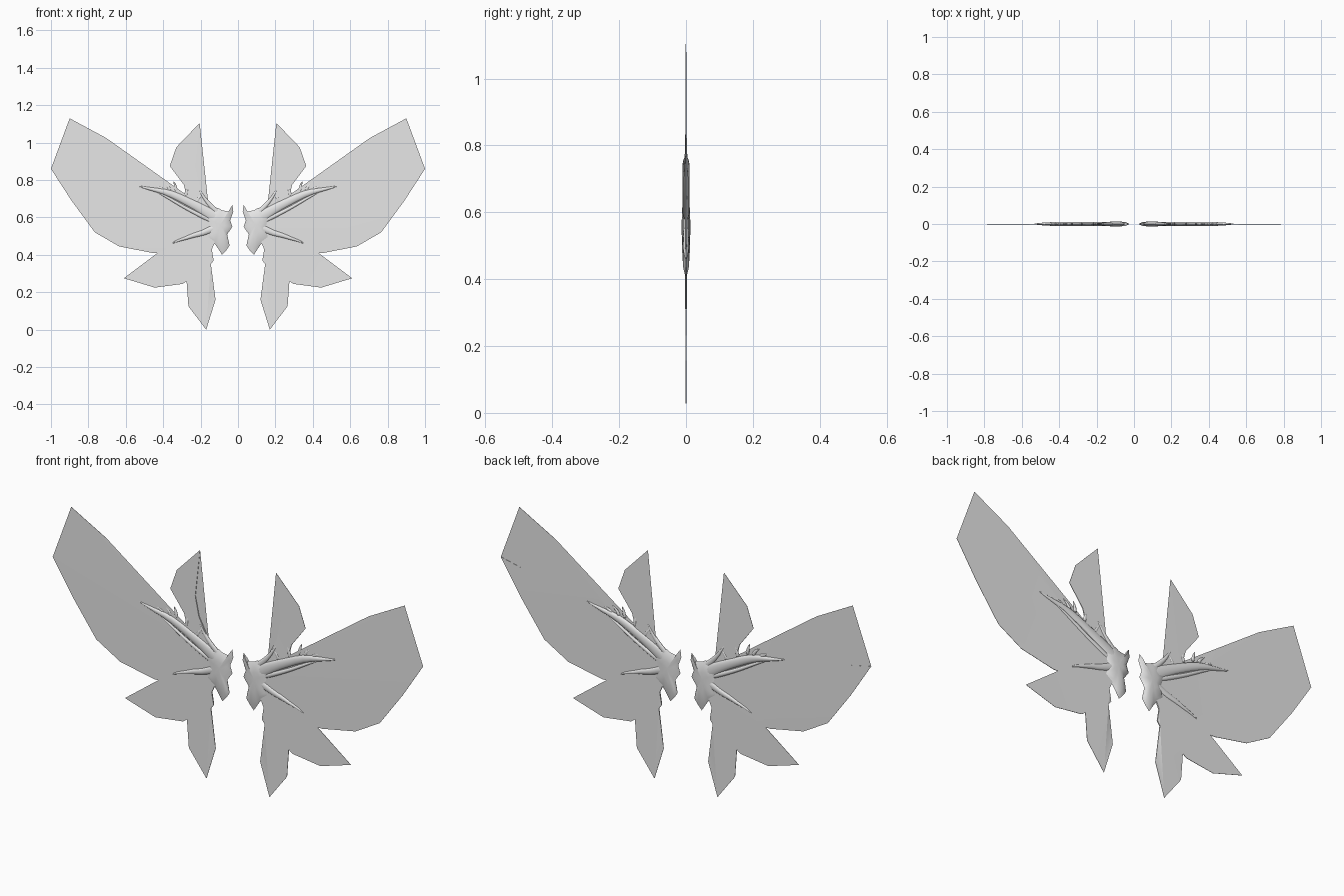
import bpy, bmesh, math
from mathutils import Vector

if "Cube" in bpy.data.objects:
    bpy.data.objects.remove(bpy.data.objects["Cube"])

grey = bpy.data.materials.new("light_grey")
grey.diffuse_color = (0.8, 0.8, 0.8, 1)
grey.use_nodes = True
grey.node_tree.nodes["Principled BSDF"].inputs["Base Color"].default_value = grey.diffuse_color


def finish(name, bm, smooth=40, subdivide=0):
    """Turn a bmesh of the right wing into an object mirrored across x = 0."""
    bmesh.ops.recalc_face_normals(bm, faces=bm.faces)
    me = bpy.data.meshes.new(name)
    bm.to_mesh(me)
    bm.free()
    me.materials.append(grey)
    ob = bpy.data.objects.new(name, me)
    bpy.context.collection.objects.link(ob)
    if subdivide:
        ob.modifiers.new("round", 'SUBSURF').levels = subdivide
        ob.modifiers["round"].render_levels = subdivide
    ob.modifiers.new("both_sides", 'MIRROR').use_mirror_merge = False
    bpy.ops.object.select_all(action='DESELECT')
    ob.select_set(True)
    bpy.context.view_layer.objects.active = ob
    bpy.ops.object.shade_smooth_by_angle(angle=math.radians(smooth))
    return ob


def membrane(name, outline):
    """Thin closed sheet, thickest near the wing root and tapering to the tips."""
    bm = bmesh.new()
    rings = []
    for side in (-1, 1):
        ring = []
        for x, z in outline:
            d = math.hypot(x - 0.12, z - 0.57)
            ring.append(bm.verts.new((x, side * max(0.0006, 0.004 * (1 - d / 0.5)), z)))
        rings.append(ring)
    n = len(outline)
    caps = [bm.faces.new(r) for r in rings]
    for i in range(n):
        j = (i + 1) % n
        bm.faces.new((rings[0][i], rings[0][j], rings[1][j], rings[1][i]))
    bmesh.ops.triangulate(bm, faces=caps)
    finish(name, bm, 30)


def bone(name, path, depth=0.011, sides=8):
    """Tapered limb through (x, z, radius) points, flattened front to back."""
    bm = bmesh.new()
    pts = [Vector((x, 0, z)) for x, z, r in path]
    rings = []
    for i, (x, z, r) in enumerate(path):
        t = (pts[min(i + 1, len(pts) - 1)] - pts[max(i - 1, 0)]).normalized()
        across = Vector((-t.z, 0, t.x))
        ring = []
        for k in range(sides):
            a = 2 * math.pi * k / sides
            ring.append(bm.verts.new(pts[i] + across * r * math.cos(a)
                                     + Vector((0, min(depth, r) * math.sin(a), 0))))
        rings.append(ring)
    for a, b in zip(rings, rings[1:]):
        for k in range(sides):
            j = (k + 1) % sides
            bm.faces.new((a[k], a[j], b[j], b[k]))
    bm.faces.new(rings[0])
    bm.faces.new(rings[-1])
    finish(name, bm, 60, 1)


def domed_plate(name, outline, centre, depth):
    """Knobbly plate: sharp rim at y = 0, bulging towards front and back."""
    bm = bmesh.new()
    rim = [bm.verts.new((x, 0, z)) for x, z in outline]
    n = len(rim)
    for side in (-1, 1):
        last = rim
        for scale, y in ((0.78, 0.65), (0.4, 0.95)):
            ring = [bm.verts.new((centre[0] + (x - centre[0]) * scale, side * depth * y,
                                  centre[1] + (z - centre[1]) * scale)) for x, z in outline]
            for i in range(n):
                j = (i + 1) % n
                bm.faces.new((last[i], last[j], ring[j], ring[i]))
            last = ring
        tip = bm.verts.new((centre[0], side * depth, centre[1]))
        for i in range(n):
            bm.faces.new((last[i], last[(i + 1) % n], tip))
    finish(name, bm, 60)


# Large swept membrane with the forked tip
membrane("main_membrane", [
    (0.10, 0.60), (0.17, 0.645), (0.28, 0.70), (0.40, 0.745), (0.54, 0.77),
    (0.645, 0.88), (0.705, 1.025), (0.90, 1.13), (0.87, 0.925), (0.885, 0.835),
    (1.0, 0.86), (0.89, 0.69), (0.765, 0.52), (0.635, 0.445), (0.455, 0.41),
    (0.43, 0.41), (0.10, 0.52)])
# Side-pointing lower fin
membrane("lower_fin", [
    (0.10, 0.52), (0.43, 0.41), (0.61, 0.275), (0.445, 0.225), (0.295, 0.245), (0.275, 0.26)])
# Downward feather
membrane("bottom_feather", [
    (0.10, 0.52), (0.275, 0.26), (0.265, 0.125), (0.17, 0.0), (0.12, 0.16),
    (0.145, 0.35), (0.13, 0.37), (0.14, 0.43)])
# Upright feather
membrane("top_feather", [
    (0.10, 0.63), (0.16, 0.685), (0.21, 0.78), (0.23, 0.875), (0.205, 1.105),
    (0.33, 0.975), (0.365, 0.875), (0.29, 0.775), (0.27, 0.70), (0.17, 0.645), (0.10, 0.60)])

# Jagged shoulder joint
domed_plate("shoulder_joint", [
    (0.03, 0.667), (0.05, 0.632), (0.085, 0.638), (0.105, 0.65), (0.14, 0.645),
    (0.17, 0.60), (0.15, 0.54), (0.165, 0.49), (0.125, 0.46), (0.107, 0.435),
    (0.085, 0.40), (0.062, 0.425), (0.045, 0.45), (0.058, 0.51), (0.03, 0.55),
    (0.042, 0.585), (0.025, 0.63)], (0.095, 0.56), 0.013)

# Arm bones
bone("upper_arm", [(0.07, 0.57, 0.035), (0.12, 0.60, 0.037), (0.18, 0.64, 0.029),
                   (0.27, 0.685, 0.024), (0.36, 0.73, 0.022), (0.43, 0.745, 0.013),
                   (0.49, 0.757, 0.008), (0.54, 0.77, 0.002)], 0.012)
bone("arm_ridge", [(0.13, 0.575, 0.014), (0.21, 0.615, 0.012), (0.29, 0.655, 0.010),
                   (0.38, 0.71, 0.008), (0.45, 0.745, 0.003)], 0.010)
bone("lower_arm", [(0.08, 0.555, 0.03), (0.14, 0.54, 0.02), (0.19, 0.515, 0.017),
                   (0.24, 0.505, 0.014), (0.28, 0.488, 0.010), (0.32, 0.478, 0.007),
                   (0.36, 0.457, 0.003)], 0.011)
bone("feather_bone", [(0.09, 0.61, 0.018), (0.14, 0.655, 0.014), (0.18, 0.70, 0.010),
                      (0.21, 0.755, 0.003)], 0.008)

# Spikes along the leading edge of the arm
for i, (x, z, dx, dz) in enumerate([
        (0.22, 0.68, -0.035, 0.05), (0.28, 0.71, -0.015, 0.055), (0.33, 0.735, 0.015, 0.06),
        (0.36, 0.74, 0.04, 0.045), (0.40, 0.745, 0.05, 0.025)]):
    bone(f"arm_spike_{i + 1}", [(x, z, 0.013), (x + dx * 0.3, z + dz * 0.6, 0.009),
                                (x + dx, z + dz, 0.001)], 0.006, 6)

# Small barb poking out of the membrane
bone("barb", [(0.275, 0.585, 0.002), (0.295, 0.575, 0.003), (0.315, 0.57, 0.001)], 0.006, 6)
